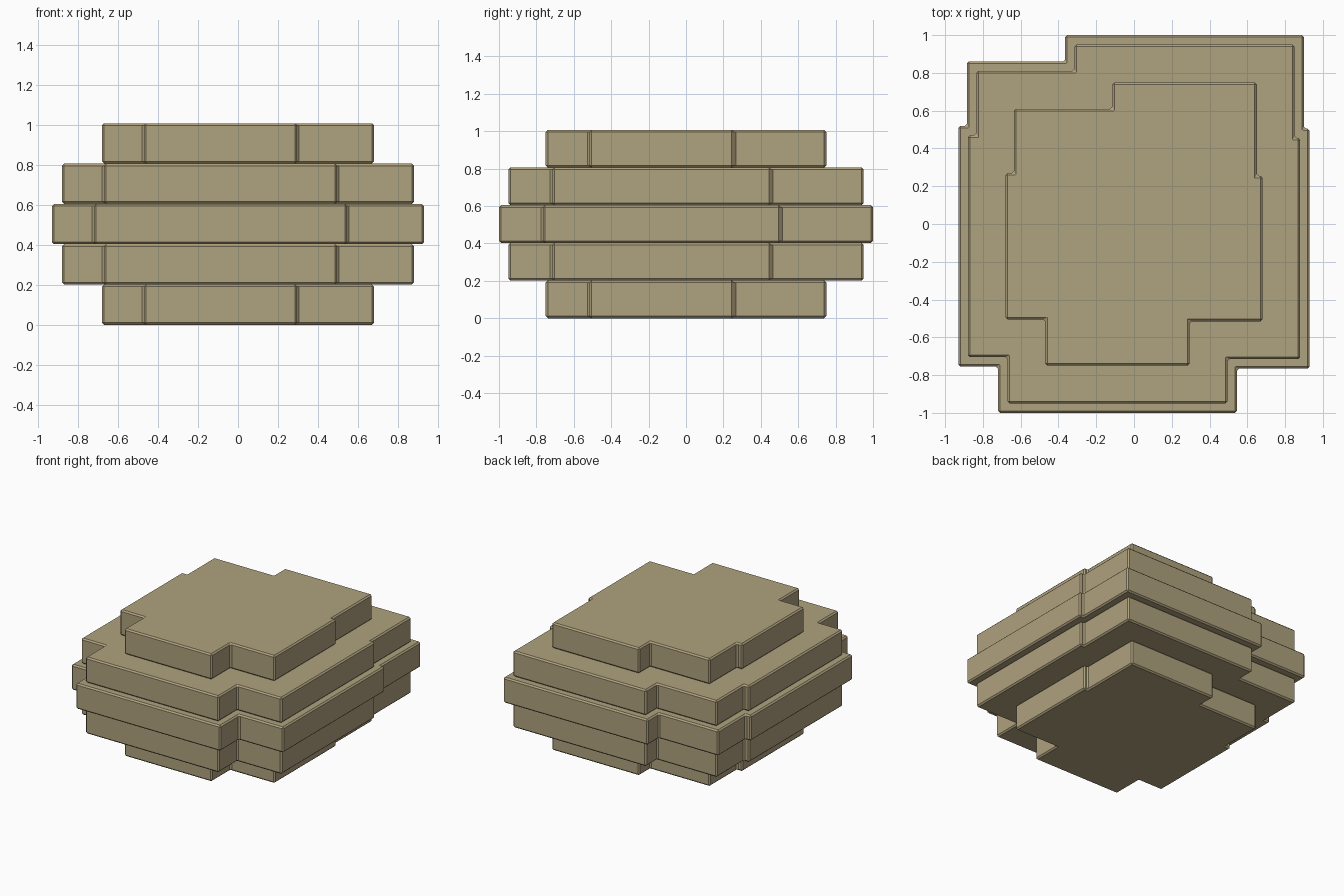
import bpy
import bmesh
from math import copysign

cube = bpy.data.objects.get("Cube")
if cube:
    bpy.data.objects.remove(cube, do_unlink=True)

# Single sandy colour
SAND = (0.43, 0.36, 0.21, 1.0)
sand = bpy.data.materials.new("sand")
sand.use_nodes = True
sand.diffuse_color = SAND
sand.node_tree.nodes["Principled BSDF"].inputs["Base Color"].default_value = SAND

# Stepped outline of the widest slab, counter-clockwise
OUTLINE = [
    (-0.72, -1.0), (0.545, -1.0), (0.545, -0.765), (0.93, -0.765),
    (0.93, 0.505), (0.90, 0.505), (0.90, 1.0), (-0.365, 1.0),
    (-0.365, 0.86), (-0.885, 0.86), (-0.885, 0.52), (-0.93, 0.52),
    (-0.93, -0.755), (-0.72, -0.755),
]
THICKNESS = 0.2015
CHAMFER = 0.011


def add_slab(name, level, inset):
    """Extrude the outline, pulled inward by inset, into a chamfered slab."""
    bm = bmesh.new()
    verts = [bm.verts.new((x - copysign(inset, x), y - copysign(inset, y),
                           level * THICKNESS)) for x, y in OUTLINE]
    base = bm.faces.new(verts)
    top = bmesh.ops.extrude_face_region(bm, geom=[base], use_keep_orig=True)
    moved = [v for v in top["geom"] if isinstance(v, bmesh.types.BMVert)]
    bmesh.ops.translate(bm, verts=moved, vec=(0, 0, THICKNESS))
    bmesh.ops.recalc_face_normals(bm, faces=bm.faces)

    mesh = bpy.data.meshes.new(name)
    bm.to_mesh(mesh)
    bm.free()
    mesh.materials.append(sand)
    slab = bpy.data.objects.new(name, mesh)
    bpy.context.collection.objects.link(slab)

    bevel = slab.modifiers.new("chamfer", "BEVEL")
    bevel.width = CHAMFER
    bevel.segments = 1
    bevel.limit_method = "ANGLE"


# Five slabs, mirrored in size about the middle one
SLABS = [("bottom_slab", 0.25), ("lower_slab", 0.05), ("middle_slab", 0.0),
         ("upper_slab", 0.05), ("top_slab", 0.25)]
for level, (name, inset) in enumerate(SLABS):
    add_slab(name, level, inset)
